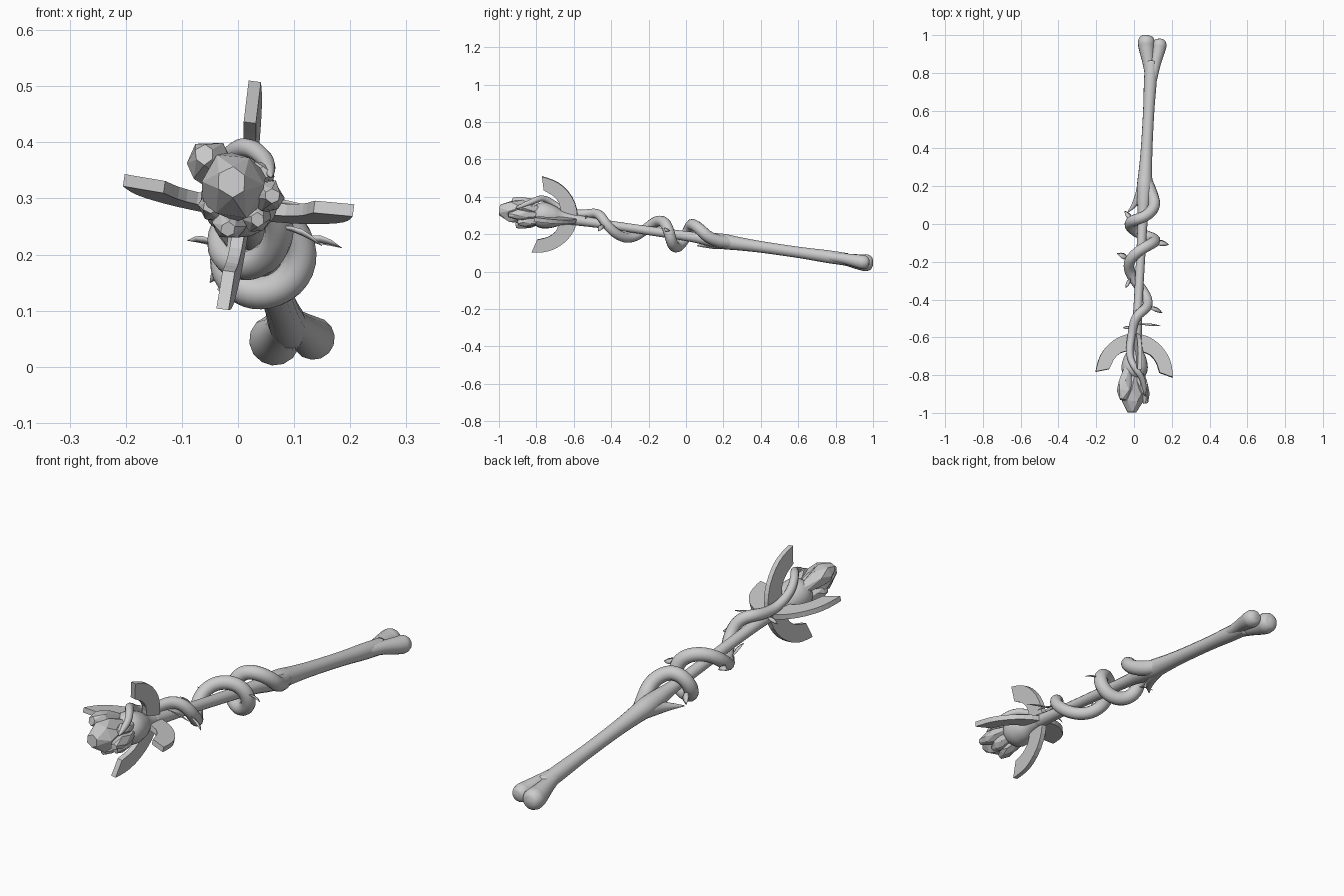
import bpy, bmesh, random
from math import sin, cos, radians, pi
from mathutils import Vector

if "Cube" in bpy.data.objects:
    bpy.data.objects.remove(bpy.data.objects["Cube"])

random.seed(4)


# The staff leans: its centre line is a function of y
def axis(y):
    return Vector((0.045 + 0.055 * y, y, 0.19 - 0.145 * y))


FWD = (axis(-1) - axis(1)).normalized()
SIDE = (Vector((1, 0, 0)) - FWD * FWD.x).normalized()
UP = SIDE.cross(FWD)
if UP.z < 0:
    UP = -UP


def finish(name, bm, smooth=True):
    bmesh.ops.recalc_face_normals(bm, faces=bm.faces)
    me = bpy.data.meshes.new(name)
    bm.to_mesh(me)
    bm.free()
    ob = bpy.data.objects.new(name, me)
    bpy.context.collection.objects.link(ob)
    for p in me.polygons:
        p.use_smooth = smooth
    return ob


def spline(keys, n=6):
    """Catmull-Rom through tuples of any length."""
    k = [keys[0]] + list(keys) + [keys[-1]]
    out = []
    for i in range(1, len(k) - 2):
        for j in range(n):
            t = j / n
            out.append(tuple(
                0.5 * (2 * b + (c - a) * t + (2 * a - 5 * b + 4 * c - d) * t * t
                       + (3 * b - a - 3 * c + d) * t ** 3)
                for a, b, c, d in zip(*k[i - 1:i + 3])))
    return out + [tuple(keys[-1])]


def tube(name, pts, sides=14):
    """Sweep a circle along (x, y, z, radius) points."""
    bm = bmesh.new()
    rings, normal = [], Vector((0.1, 0.1, 1))
    P = [Vector(p[:3]) for p in pts]
    for i, p in enumerate(P):
        t = (P[min(i + 1, len(P) - 1)] - P[max(i - 1, 0)]).normalized()
        normal = (normal - t * normal.dot(t)).normalized()
        b = t.cross(normal)
        r = max(pts[i][3], 0.001)
        rings.append([bm.verts.new(p + r * (cos(a) * normal + sin(a) * b))
                      for a in (2 * pi * s / sides for s in range(sides))])
    for r0, r1 in zip(rings, rings[1:]):
        for s in range(sides):
            q = (s + 1) % sides
            bm.faces.new((r0[s], r0[q], r1[q], r1[s]))
    bm.faces.new(rings[0])
    bm.faces.new(rings[-1])
    return finish(name, bm)


def along(keys):
    return spline([(*axis(y), r) for y, r in keys])


# Bone handle running into the thin wooden shaft
tube("bone_shaft", along([(0.86, 0.034), (0.75, 0.034), (0.6, 0.03), (0.4, 0.031),
                          (0.28, 0.036), (0.2, 0.041), (0.12, 0.036), (0.02, 0.027),
                          (-0.2, 0.024), (-0.45, 0.024), (-0.62, 0.03)]))
# Two knuckles at the end of the bone
tube("bone_knuckle_left", spline([(0.09, 0.72, 0.085, 0.022), (0.078, 0.84, 0.066, 0.03),
                                  (0.067, 0.93, 0.051, 0.042), (0.065, 0.965, 0.047, 0.045),
                                  (0.063, 0.99, 0.044, 0.034), (0.063, 1.0, 0.043, 0.012)]))
tube("bone_knuckle_right", spline([(0.09, 0.72, 0.085, 0.022), (0.112, 0.84, 0.07, 0.028),
                                   (0.13, 0.92, 0.055, 0.036), (0.135, 0.95, 0.05, 0.038),
                                   (0.139, 0.972, 0.047, 0.028), (0.14, 0.98, 0.046, 0.01)]))
# Pointed spur beside the root of the vine
tube("bone_spur", spline([(0.056, 0.24, 0.155, 0.034), (0.035, 0.16, 0.148, 0.028),
                          (0.0, 0.1, 0.142, 0.014), (-0.035, 0.06, 0.138, 0.002)]))

# Vine: keys are y, angle round the shaft, distance from it, thickness
vine = [(0.23, -10, 0.008, 0.032), (0.17, 0, 0.035, 0.033), (0.10, 25, 0.062, 0.031),
        (0.03, 85, 0.066, 0.03), (-0.005, 180, 0.065, 0.03), (-0.045, 270, 0.065, 0.03),
        (-0.085, 360, 0.07, 0.03), (-0.145, 450, 0.06, 0.029), (-0.225, 540, 0.06, 0.028),
        (-0.32, 630, 0.054, 0.027), (-0.42, 720, 0.051, 0.026), (-0.495, 810, 0.05, 0.025),
        (-0.59, 845, 0.042, 0.022), (-0.68, 840, 0.06, 0.019), (-0.77, 810, 0.088, 0.017),
        (-0.83, 775, 0.078, 0.015), (-0.88, 750, 0.068, 0.011), (-0.91, 735, 0.066, 0.003)]
tube("vine", [(*(axis(y) + d * (cos(radians(a)) * SIDE + sin(radians(a)) * UP)), r)
              for y, a, d, r in spline(vine, 8)], 12)

# Bulb that holds the crystals
tube("crystal_socket", along([(-0.6, 0.028), (-0.66, 0.038), (-0.71, 0.06), (-0.76, 0.07),
                              (-0.8, 0.058), (-0.83, 0.02)]), 16)

# Four curved claws: outline in (outward, forward) coordinates
outer = spline([(0.0, -0.02), (0.06, -0.008), (0.12, 0.025), (0.17, 0.08),
                (0.195, 0.135), (0.207, 0.2)], 2)
inner = spline([(0.0, 0.075), (0.035, 0.076), (0.08, 0.09), (0.112, 0.125),
                (0.125, 0.155), (0.135, 0.18)], 2)
for i, name in enumerate(("right", "top", "left", "bottom")):
    a = radians(90 * i - 8)
    out = cos(a) * SIDE + sin(a) * UP
    across = out.cross(FWD)
    bm = bmesh.new()
    rows = []
    for o, n in zip(outer, inner):
        rows.append([bm.verts.new(axis(-0.6) + r * out + s * FWD + h * across)
                     for (r, s), h in ((o, -0.011), (o, 0.011), (n, 0.011), (n, -0.011))])
    for r0, r1 in zip(rows, rows[1:]):
        for s in range(4):
            q = (s + 1) % 4
            bm.faces.new((r0[s], r0[q], r1[q], r1[s]))
    bm.faces.new(rows[0])
    bm.faces.new(rows[-1])
    finish("claw_" + name, bm, False)


# Faceted crystals, hulls of jittered rings
def crystal(name, base, tip, radius, sides=6):
    base, tip = Vector(base), Vector(tip)
    d = tip - base
    u = d.cross(Vector((0, 0, 1))).normalized()
    v = u.cross(d).normalized()
    bm = bmesh.new()
    for k, (t, r) in enumerate(((0, 0.45), (0.5, 0.97), (0.76, 0.98), (1, 0.45))):
        for s in range(sides):
            a = 2 * pi * (s + 0.5 * (k % 2)) / sides + random.uniform(-0.15, 0.15)
            q = radius * r * random.uniform(0.92, 1.08)
            bm.verts.new(base + d * t + q * (cos(a) * u + sin(a) * v))
    bmesh.ops.convex_hull(bm, input=bm.verts)
    bmesh.ops.dissolve_limit(bm, angle_limit=radians(9), verts=bm.verts, edges=bm.edges)
    finish(name, bm, False)


for i, (b, t, r) in enumerate((
        ((0.0, -0.76, 0.31), (-0.012, -0.997, 0.328), 0.061),
        ((-0.03, -0.75, 0.33), (-0.06, -0.93, 0.378), 0.04),
        ((0.03, -0.75, 0.3), (0.062, -0.95, 0.305), 0.03),
        ((-0.01, -0.76, 0.275), (-0.018, -0.91, 0.245), 0.03),
        ((0.03, -0.76, 0.28), (0.035, -0.9, 0.262), 0.028),
        ((-0.03, -0.76, 0.29), (-0.05, -0.9, 0.285), 0.028),
        ((0.03, -0.76, 0.33), (0.045, -0.9, 0.345), 0.025))):
    crystal(f"crystal_{i + 1}", b, t, r)


# Small pointed leaves on the vine
def leaf(name, base, tip, width):
    base, tip = Vector(base), Vector(tip)
    d = tip - base
    w = d.cross(Vector((0.2, 0.5, 1))).normalized()
    n = w.cross(d).normalized()
    bm = bmesh.new()
    rows = []
    for t, f in ((0, 0.12), (0.25, 0.75), (0.5, 1), (0.75, 0.7), (1, 0.05)):
        c = base + d * t + n * 0.25 * width * sin(pi * t)
        e = w * width * f / 2
        rows.append([bm.verts.new(p) for p in
                     (c - e, c + n * 0.003 * f, c + e, c - n * 0.005 * f)])
    for r0, r1 in zip(rows, rows[1:]):
        for s in range(4):
            q = (s + 1) % 4
            bm.faces.new((r0[s], r0[q], r1[q], r1[s]))
    finish(name, bm)


for i, (b, t, w) in enumerate((
        ((0.105, -0.1, 0.225), (0.185, -0.11, 0.212), 0.036),
        ((-0.03, -0.19, 0.21), (-0.09, -0.155, 0.225), 0.035),
        ((0.075, -0.44, 0.25), (0.15, -0.47, 0.215), 0.03),
        ((0.03, -0.53, 0.3), (0.145, -0.54, 0.28), 0.015),
        ((-0.01, -0.55, 0.29), (-0.06, -0.55, 0.27), 0.02),
        ((-0.01, 0.01, 0.18), (-0.05, 0.07, 0.15), 0.03),
        ((-0.02, -0.29, 0.215), (-0.045, -0.34, 0.265), 0.022))):
    leaf(f"leaf_{i + 1}", b, t, w)
